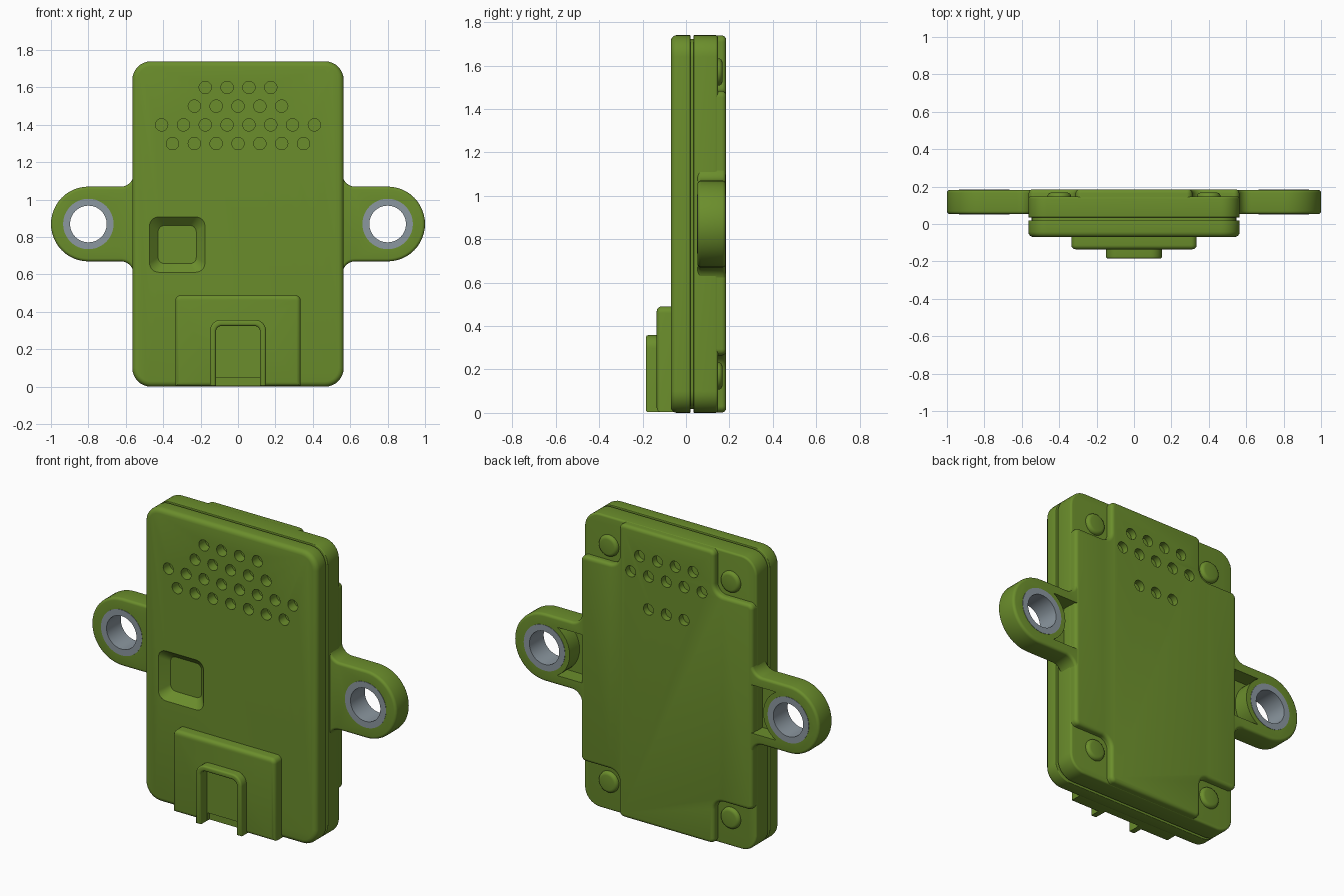
import bpy, bmesh
from math import pi, tau, sin, cos, atan2, tan, radians
from mathutils import Vector

if "Cube" in bpy.data.objects:
    bpy.data.objects.remove(bpy.data.objects["Cube"])


def material(name, rgb):
    m = bpy.data.materials.new(name)
    m.diffuse_color = (*rgb, 1)
    m.use_nodes = True
    m.node_tree.nodes["Principled BSDF"].inputs["Base Color"].default_value = m.diffuse_color
    return m


GREEN = material("green_plastic", (0.147, 0.27, 0.025))
STEEL = material("grey_metal", (0.26, 0.31, 0.35))


def rounded(points, n=8):
    """Outline in x,z from (x, z, corner radius) points."""
    out = []
    for i, (x, z, r) in enumerate(points):
        p = Vector((x, z))
        if r == 0:
            out.append(p)
            continue
        a = (Vector(points[i - 1][:2]) - p).normalized()
        b = (Vector(points[(i + 1) % len(points)][:2]) - p).normalized()
        half = a.angle(b) / 2
        c = p + (a + b).normalized() * r / sin(half)
        s, e = p + a * (r / tan(half)) - c, p + b * (r / tan(half)) - c
        a0 = atan2(s.y, s.x)
        turn = (atan2(e.y, e.x) - a0 + pi) % tau - pi
        for k in range(n + 1):
            t = a0 + turn * k / n
            out.append(c + Vector((cos(t), sin(t))) * r)
    return [p for i, p in enumerate(out) if (p - out[i - 1]).length > 1e-5]


def rect(x0, x1, z0, z1, r=0.0, n=8):
    return rounded([(x0, z0, r), (x1, z0, r), (x1, z1, r), (x0, z1, r)], n)


def circle(x, z, r, n=24):
    return [Vector((x + r * cos(tau * i / n), z + r * sin(tau * i / n))) for i in range(n)]


def prism(name, outlines, y0, y1, front=0.0, back=0.0, mat=GREEN):
    """Extrude outlines along y, rounding the front and back rims."""
    bm = bmesh.new()
    for pts in outlines:
        face = bm.faces.new([bm.verts.new((p.x, y0, p.y)) for p in pts])
        ext = bmesh.ops.extrude_face_region(bm, geom=[face], use_keep_orig=True)
        for v in ext["geom"]:
            if isinstance(v, bmesh.types.BMVert):
                v.co.y = y1
    bmesh.ops.recalc_face_normals(bm, faces=bm.faces[:])
    for y, w in ((y0, front), (y1, back)):
        if w:
            rim = [e for e in bm.edges if all(abs(v.co.y - y) < 1e-5 for v in e.verts)]
            bmesh.ops.bevel(bm, geom=rim, offset=w, segments=4, profile=0.5,
                            affect='EDGES', clamp_overlap=False)
    me = bpy.data.meshes.new(name)
    bm.to_mesh(me)
    bm.free()
    ob = bpy.data.objects.new(name, me)
    ob.data.materials.append(mat)
    bpy.context.collection.objects.link(ob)
    return ob


def cut(ob, *cutters):
    """Subtract the cutters, then delete them."""
    bpy.context.view_layer.objects.active = ob
    for c in cutters:
        m = ob.modifiers.new("cut", 'BOOLEAN')
        m.operation, m.solver, m.object = 'DIFFERENCE', 'EXACT', c
        bpy.ops.object.modifier_apply(modifier=m.name)
        bpy.data.objects.remove(c)


def hole_rows(rows, pitch=0.1167):
    return [circle((i - (n - 1) / 2) * pitch, z, 0.033)
            for z, n in rows for i in range(n)]


# Front shell with sound holes and tapered window recess
shell = prism("front_shell", [rect(-0.565, 0.565, 0, 1.74, 0.1)], -0.07, 0.02, 0.028, 0.004)
window = prism("window_cutter", [rect(-0.475, -0.175, 0.61, 0.91, 0.05)], -0.072, -0.022)
for v in window.data.vertices:
    if v.co.y > -0.05:
        v.co.x = -0.325 + (v.co.x + 0.325) * 0.68
        v.co.z = 0.76 + (v.co.z - 0.76) * 0.68
cut(shell, window,
    prism("hole_cutter", hole_rows([(1.6, 4), (1.5, 5), (1.4, 8), (1.3, 7)]), -0.1, -0.01))

# Core seen in the seam groove
prism("seam_core", [rect(-0.547, 0.547, 0.018, 1.722, 0.085)], 0.0, 0.06)

# Back shell: slab at notch level plus a raised cross-shaped plate
prism("back_shell", [rect(-0.565, 0.565, 0, 1.74, 0.1)], 0.035, 0.147, 0.004, 0.012)
cross = []
for sx, sz in ((1, 1), (-1, 1), (-1, -1), (1, -1)):
    step = 1.483 if sz > 0 else 0.265
    end = 1.738 if sz > 0 else 0.002
    corner = [(sx * 0.563, step, 0.03), (sx * 0.312, step, 0.06), (sx * 0.312, end, 0.03)]
    cross += corner if sx * sz > 0 else corner[::-1]
plate = prism("back_plate", [rounded(cross)], 0.08, 0.185, 0, 0.02)
cut(plate, prism("hole_cutter", hole_rows([(1.58, 4), (1.475, 5), (1.28, 3)]), 0.12, 0.25))

# Domed screw heads in the corner notches
for x in (-0.4, 0.4):
    for z in (0.17, 1.57):
        prism("screw_head", [circle(x, z, 0.063, 32)], 0.12, 0.168, 0, 0.02)

# Mounting ears with rear pockets and metal bushings
for s, side in ((-1, "left"), (1, "right")):
    pts = [(0.5, 1.17, 0), (0.56, 1.17, 0), (0.56, 1.07, 0.065), (1.0, 1.07, 0.2),
           (1.0, 0.67, 0.2), (0.56, 0.67, 0.065), (0.56, 0.57, 0), (0.5, 0.57, 0)]
    ear = prism(side + "_ear", [rounded([(s * x, z, r) for x, z, r in pts], 12)],
                0.053, 0.183, 0.016, 0.016)
    arc = [radians(120 + 10 * i) for i in range(13)]
    pocket = [Vector((s * 0.55, 0.727)), Vector((s * 0.55, 1.013))]
    pocket += [Vector((s * (0.8 + 0.165 * cos(t)), 0.87 + 0.165 * sin(t))) for t in arc]
    cut(ear, prism("pocket_cutter", [pocket], 0.09, 0.25),
        prism("bore_cutter", [circle(s * 0.8, 0.87, 0.134, 48)], 0, 0.3))
    bush = prism(side + "_bushing", [circle(s * 0.8, 0.87, 0.135, 48)], 0.051, 0.185, mat=STEEL)
    cut(bush, prism("bore_cutter", [circle(s * 0.8, 0.87, 0.098, 48)], 0, 0.3, mat=STEEL))

# Stepped connector housing at the lower front
block = prism("connector_block", [rounded([(-0.335, 0.003, 0), (0.335, 0.003, 0),
              (0.335, 0.49, 0.03), (-0.335, 0.49, 0.03)])], -0.135, -0.05, 0.022)
cut(block, prism("slot_cutter", [rect(-0.118, 0.118, -0.1, 0.325, 0.03)], -0.3, -0.12),
    prism("lip_cutter", [rect(-0.117, 0.117, -0.1, 0.05)], -0.3, -0.1))

# Raised arch rim around the connector slot
prism("connector_arch", [rounded([
    (-0.15, 0.003, 0), (-0.15, 0.358, 0.06), (0.15, 0.358, 0.06), (0.15, 0.003, 0),
    (0.118, 0.003, 0), (0.118, 0.325, 0.03), (-0.118, 0.325, 0.03), (-0.118, 0.003, 0)])],
    -0.185, -0.11, 0.011)

# Smooth shading with crisp edges
for ob in bpy.context.scene.objects:
    ob.select_set(True)
    bpy.context.view_layer.objects.active = ob
bpy.ops.object.shade_smooth_by_angle(angle=radians(35))
